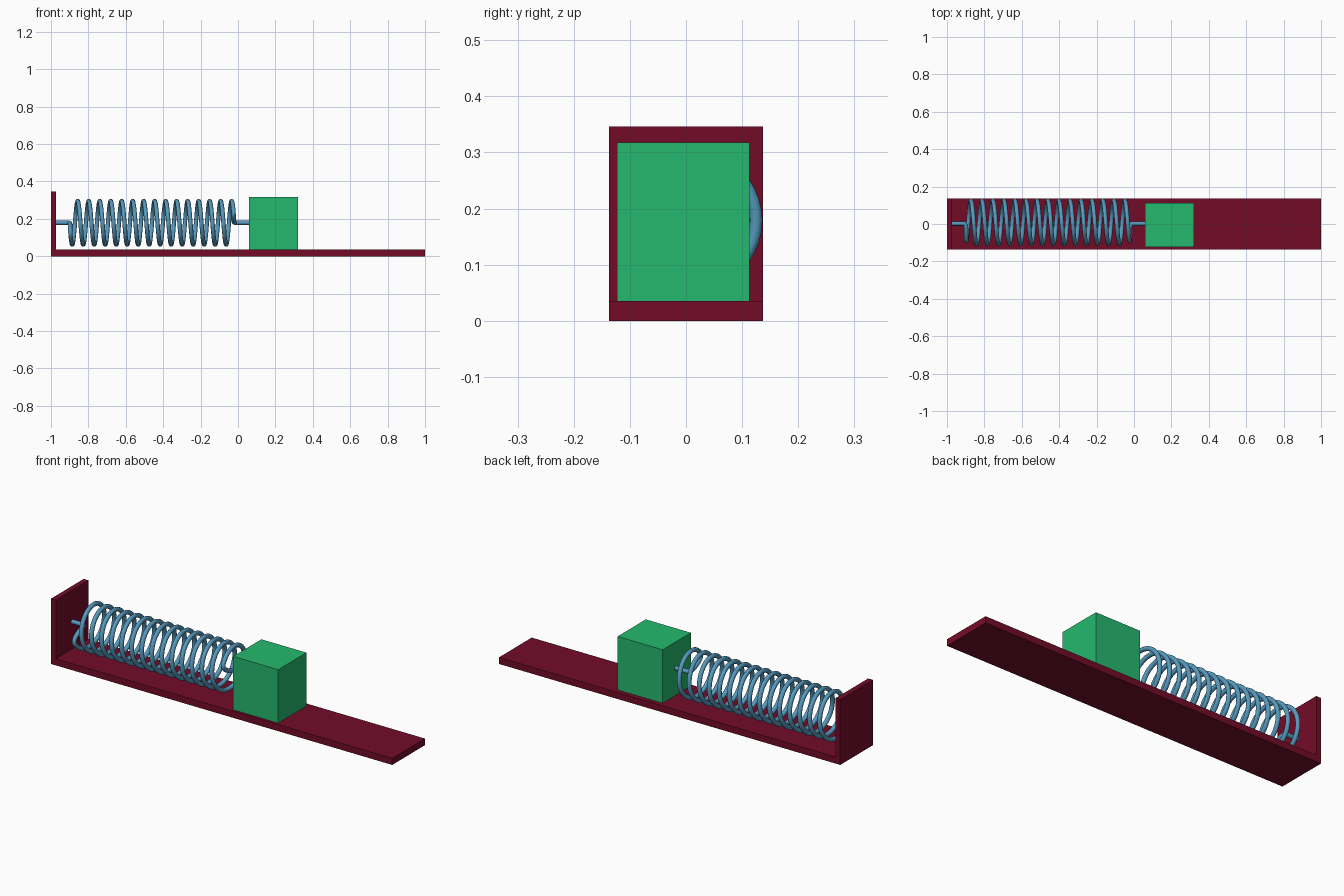
import bpy, bmesh, math
from mathutils import Vector

if "Cube" in bpy.data.objects:
    bpy.data.objects.remove(bpy.data.objects["Cube"])


def material(name, rgb):
    m = bpy.data.materials.new(name)
    m.diffuse_color = (*rgb, 1)
    m.use_nodes = True
    m.node_tree.nodes["Principled BSDF"].inputs["Base Color"].default_value = m.diffuse_color
    return m


MAROON = material("maroon", (0.171, 0.0037, 0.022))
GREEN = material("green", (0.018, 0.485, 0.156))
STEEL = material("steel_blue", (0.095, 0.32, 0.51))


def prism(name, profile, y0, y1, mat):
    """Extrude an (x, z) outline from y0 to y1."""
    bm = bmesh.new()
    face = bm.faces.new([bm.verts.new((x, y0, z)) for x, z in profile])
    out = bmesh.ops.extrude_face_region(bm, geom=[face])
    moved = [g for g in out["geom"] if isinstance(g, bmesh.types.BMVert)]
    bmesh.ops.translate(bm, vec=(0, y1 - y0, 0), verts=moved)
    bmesh.ops.recalc_face_normals(bm, faces=bm.faces)
    mesh = bpy.data.meshes.new(name)
    bm.to_mesh(mesh)
    bm.free()
    mesh.materials.append(mat)
    ob = bpy.data.objects.new(name, mesh)
    bpy.context.collection.objects.link(ob)
    return ob


# L-shaped track: floor plus end wall
prism("track_with_wall",
      [(-1, 0), (1, 0), (1, 0.035), (-0.972, 0.035), (-0.972, 0.346), (-1, 0.346)],
      -0.137, 0.137, MAROON)

# Sliding block
prism("sliding_block",
      [(0.058, 0.035), (0.322, 0.035), (0.322, 0.318), (0.058, 0.318)],
      -0.123, 0.113, GREEN)

# Spring: 15 turns, starting and ending at the front, with hooked ends on the axis
TURNS, STEPS = 15, 40
X0, X1 = -0.901, -0.019
YC, ZC, R, WIRE = 0.009, 0.179, 0.116, 0.0115


def coil(t):
    a = 2 * math.pi * t
    return Vector((X0 + (X1 - X0) * t / TURNS,
                   YC - R * math.cos(a), ZC - R * math.sin(a)))


def bezier(a, b, c, d, n=10):
    return [a * (1 - s) ** 3 + b * 3 * s * (1 - s) ** 2 + c * 3 * s * s * (1 - s) + d * s ** 3
            for s in (i / n for i in range(n))]


def hook(wall_x, t, side):
    """Wire from an axial end to the coil; side is +1 at the left, -1 at the right."""
    joint = coil(t)
    tangent = (coil(t + 0.01 * side) - joint).normalized()
    bend = Vector((joint.x - 0.018 * side, 0.002, ZC))
    elbow = Vector((joint.x - 0.002 * side, -0.03, ZC - 0.006 * side))
    down = Vector((0, -1, -0.35 * side)).normalized()
    pts = [Vector((wall_x, 0.002, ZC))]
    pts += bezier(bend, bend + Vector((0.014 * side, 0, 0)), elbow - down * 0.015, elbow)
    pts += bezier(elbow, elbow + down * 0.035, joint - tangent * 0.035, joint)
    return pts


T0 = 0.1
n = int((TURNS - 2 * T0) * STEPS)
path = hook(-0.975, T0, 1)
path += [coil(T0 + (TURNS - 2 * T0) * i / n) for i in range(n + 1)]
path += reversed(hook(0.061, TURNS - T0, -1))

curve = bpy.data.curves.new("spring", "CURVE")
curve.dimensions = "3D"
curve.bevel_depth = WIRE
curve.bevel_resolution = 4
curve.use_fill_caps = True
spline = curve.splines.new("POLY")
spline.points.add(len(path) - 1)
for p, co in zip(spline.points, path):
    p.co = (*co, 1)
curve.materials.append(STEEL)
spring = bpy.data.objects.new("spring", curve)
bpy.context.collection.objects.link(spring)
bpy.context.view_layer.objects.active = spring
spring.select_set(True)
bpy.ops.object.convert(target="MESH")
bpy.ops.object.shade_smooth_by_angle(angle=math.radians(50))
